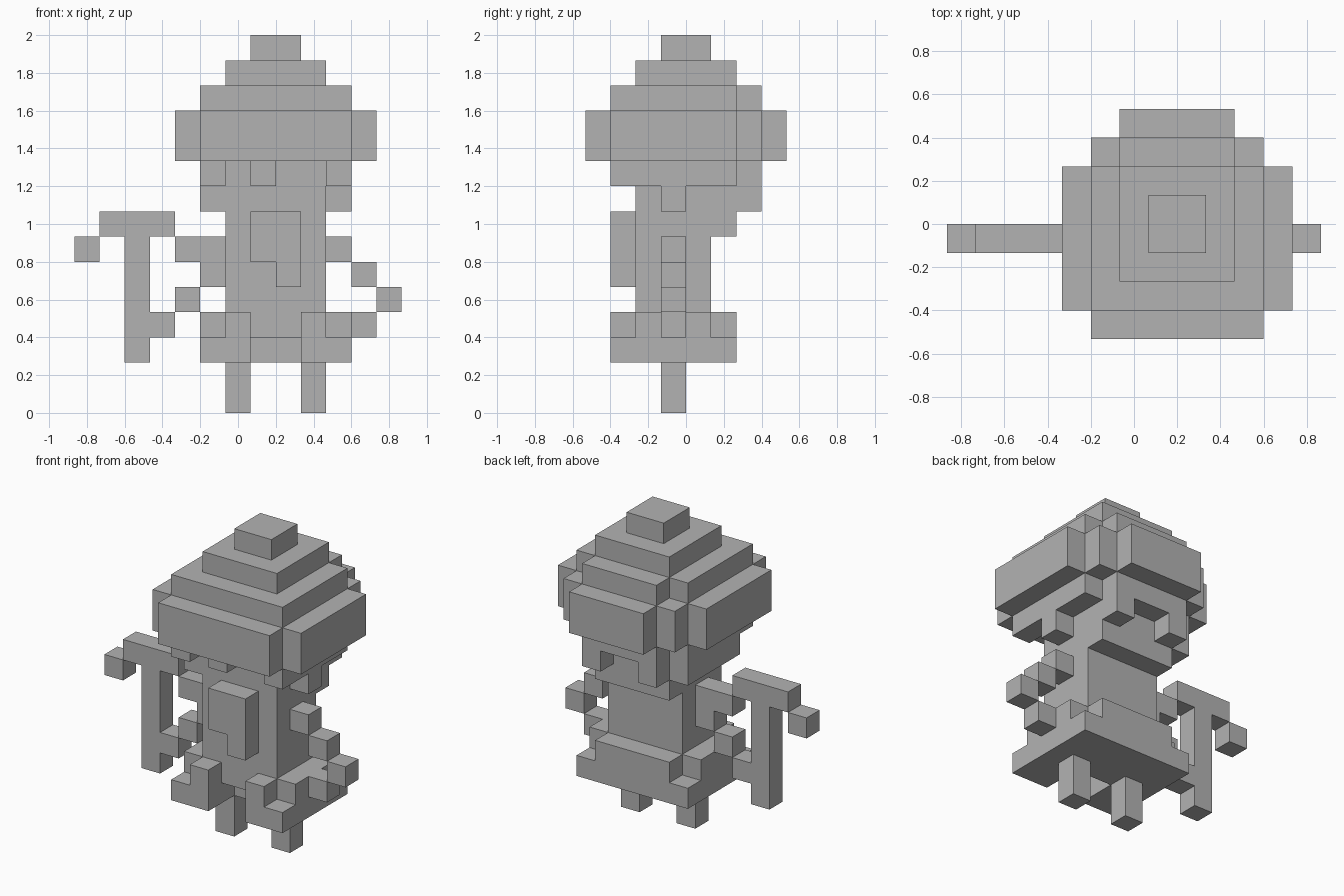
import bpy
import bmesh
from mathutils import Matrix, Vector

default_cube = bpy.data.objects.get("Cube")
if default_cube:
    bpy.data.objects.remove(default_cube, do_unlink=True)

# The figure sits on a block grid; the body is mirrored about column MIDDLE
UNIT = 2 / 15
ORIGIN = Vector((6.5, 4, 0))
MIDDLE = 8

grey = bpy.data.materials.new("plain_grey")
grey.use_nodes = True
COLOUR = (0.45, 0.45, 0.45, 1)
grey.diffuse_color = COLOUR
grey.node_tree.nodes["Principled BSDF"].inputs["Base Color"].default_value = COLOUR


def mirrored(box):
    """Return a box and its twin on the other side of the body."""
    (start, end), depth, height = box
    return [box, ((2 * MIDDLE - end, 2 * MIDDLE - start), depth, height)]


def build_part(name, boxes):
    """Make one object from boxes given as (x range, y range, z range)."""
    bm = bmesh.new()
    for box in boxes:
        low = Vector([span[0] for span in box])
        high = Vector([span[1] for span in box])
        centre = ((low + high) / 2 - ORIGIN) * UNIT
        size = (high - low) * UNIT
        matrix = Matrix.Translation(centre) @ Matrix.Diagonal(size.to_4d())
        bmesh.ops.create_cube(bm, size=1, matrix=matrix)
    mesh = bpy.data.meshes.new(name)
    bm.to_mesh(mesh)
    bm.free()
    mesh.materials.append(grey)
    part = bpy.data.objects.new(name, mesh)
    bpy.context.collection.objects.link(part)
    return part


def block_chain(name, cells, depth):
    """Make a thin part from single blocks placed by column and row."""
    return build_part(name, [((column, column + 1), depth, (row, row + 1))
                             for column, row in cells])


# Shared ranges
BODY_X = (6, 10)
WIDE_X = (5, 11)
BODY_Y = (2, 5)
ARM_Y = (3, 4)
FRONT_Y = (1, 2)
BRIM_Z = (10, 12)

# Legs and feet
build_part("legs", mirrored((BODY_X[:1] + (7,), ARM_Y, (0, 2))))
build_part("feet", mirrored(((5, 7), (1, 3), (2, 3)))
           + mirrored(((6, 7), FRONT_Y, (3, 4))))

# Skirt and torso
build_part("skirt", [
    (WIDE_X, (3, 6), (2, 3)),
    (WIDE_X, BODY_Y, (3, 4)),
    (BODY_X, (5, 6), (3, 4)),
])
build_part("torso_and_face", [(BODY_X, BODY_Y, (4, 10))])

# Beard hanging in front of the chest
build_part("beard", [
    ((7, 9), FRONT_Y, (6, 8)),
    ((8, 9), FRONT_Y, (5, 6)),
])

# Hair below the hat
build_part("back_hair",
           [(BODY_X, (5, 6), (7, 10)), (BODY_X, (6, 7), (9, 10))]
           + mirrored(((6, 7), (6, 7), (8, 9))))
build_part("side_hair", mirrored(((5, 6), (1, 6), (9, 10))))
build_part("right_sideburn", [((5, 6), (2, 6), (8, 9))])
build_part("left_sideburn", [((10, 11), ARM_Y, (8, 9))])
build_part("fringe", [((7, 8), FRONT_Y, (9, 10))])

# Stepped hat
build_part("hat_brim", [
    (WIDE_X, (1, 7), BRIM_Z),
    (WIDE_X, (0, 1), BRIM_Z),
    (BODY_X, (7, 8), BRIM_Z),
] + mirrored(((4, 5), (1, 6), BRIM_Z)))
build_part("hat_lower_step", [
    (WIDE_X, (1, 6), (12, 13)),
    (BODY_X, (6, 7), (12, 13)),
])
build_part("hat_upper_step", [(BODY_X, (2, 6), (13, 14))])
build_part("hat_tip", [((7, 9), (3, 5), (14, 15))])

# Arms
block_chain("left_arm", [(10, 6), (11, 5), (12, 4), (11, 3)], ARM_Y)
block_chain("right_arm", [(5, 6), (4, 6), (5, 5), (4, 4)], ARM_Y)

# Hooked tool held at the right side
build_part("tool_shaft", [((2, 3), ARM_Y, (2, 7))])
build_part("tool_head", [((1, 4), ARM_Y, (7, 8))])
block_chain("tool_tip_and_grip", [(0, 6), (3, 3)], ARM_Y)
